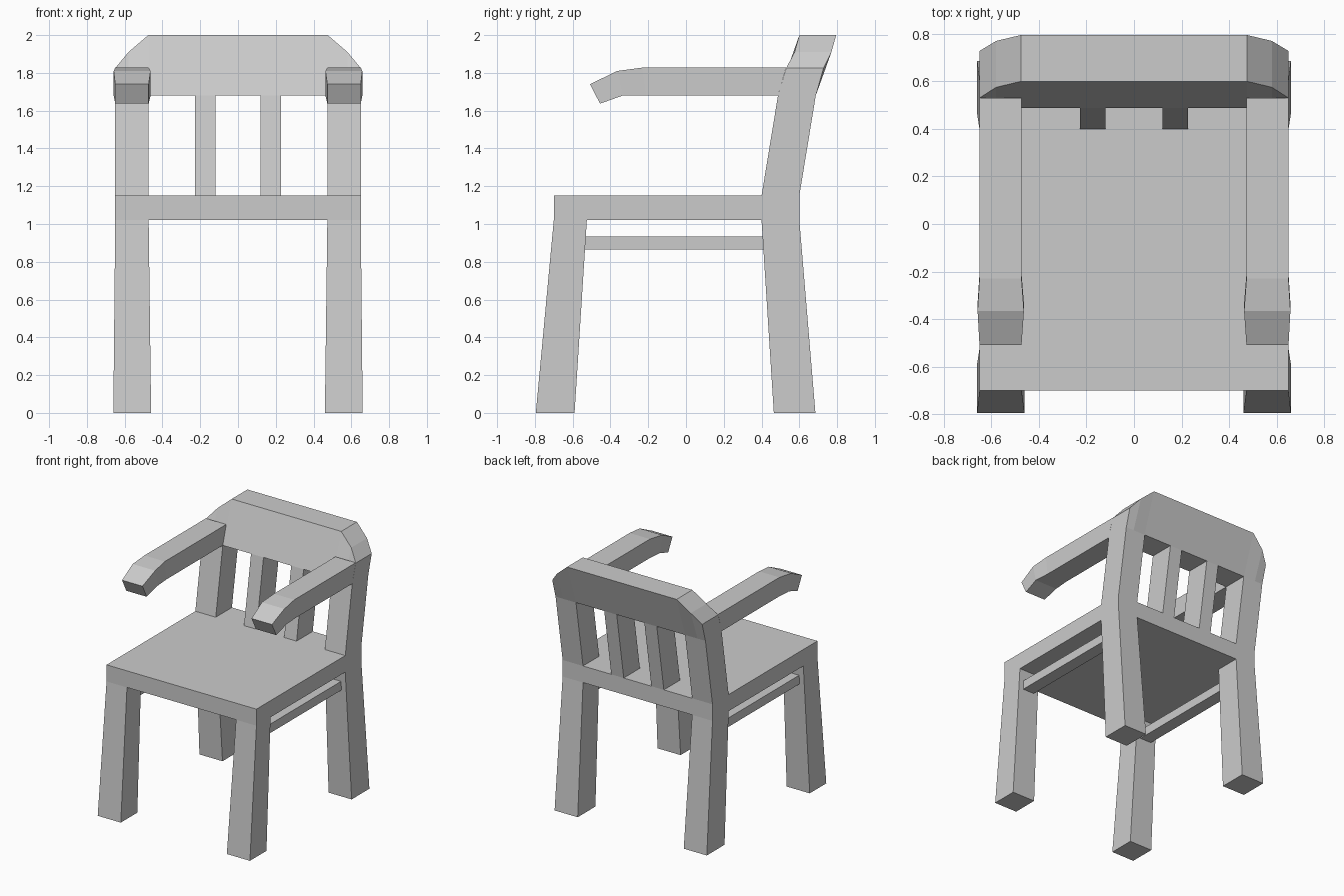
import bpy, bmesh

if "Cube" in bpy.data.objects:
    bpy.data.objects.remove(bpy.data.objects["Cube"])


def loft(name, rings, mirror=False):
    """Skin a row of four-cornered rings, capped at both ends."""
    bm = bmesh.new()
    loops = [[bm.verts.new(p) for p in ring] for ring in rings]
    for a, b in zip(loops, loops[1:]):
        for i in range(4):
            j = (i + 1) % 4
            bm.faces.new((a[i], a[j], b[j], b[i]))
    bm.faces.new(loops[0])
    bm.faces.new(loops[-1])
    bmesh.ops.recalc_face_normals(bm, faces=bm.faces)
    mesh = bpy.data.meshes.new(name)
    bm.to_mesh(mesh)
    bm.free()
    obj = bpy.data.objects.new(name, mesh)
    bpy.context.collection.objects.link(obj)
    if mirror:
        obj.modifiers.new("Mirror", 'MIRROR').use_axis[0] = True
    return obj


def level(x0, x1, y0, y1, z):
    """Horizontal rectangle at height z."""
    return [(x0, y0, z), (x1, y0, z), (x1, y1, z), (x0, y1, z)]


def across(x0, x1, bottom, top):
    """Cross-section spanning x between a bottom and a top (y, z) point."""
    return [(x0, *bottom), (x1, *bottom), (x1, *top), (x0, *top)]


# Seat slab
loft("seat", [level(-0.65, 0.65, -0.70, 0.60, z) for z in (1.02, 1.15)])

# Splayed legs
loft("front_leg", [level(0.46, 0.66, -0.795, -0.59, 0),
                   level(0.473, 0.65, -0.70, -0.525, 1.02)], True)
loft("back_leg", [level(0.46, 0.66, 0.465, 0.685, 0),
                  level(0.473, 0.65, 0.40, 0.60, 1.02)], True)

# Side stretchers between the legs
loft("side_stretcher", [across(0.51, 0.61, (y0, 0.865), (y1, 0.935))
                        for y0, y1 in ((-0.54, -0.54), (0.42, 0.42))], True)

# Leaning back posts and slats
for name, x0, x1 in (("back_post", 0.473, 0.65), ("back_slat", 0.12, 0.228)):
    loft(name, [level(x0, x1, 0.40, 0.60, 1.15),
                level(x0, x1, 0.487, 0.687, 1.68)], True)

# Top rail with sloping shoulders: x, front top y, back top y, top z
shoulder = [(0.475, 0.60, 0.795, 2.0), (0.58, 0.575, 0.77, 1.91),
            (0.65, 0.53, 0.728, 1.825)]
sections = [(-x, f, b, z) for x, f, b, z in reversed(shoulder)] + shoulder
loft("top_rail", [[(x, 0.487, 1.68), (x, f, z), (x, b, z), (x, 0.687, 1.68)]
                  for x, f, b, z in sections])

# Armrests with drooping front ends
loft("armrest", [across(0.473, 0.65, (0.487, 1.68), (0.53, 1.828)),
                 across(0.473, 0.65, (-0.21, 1.68), (-0.23, 1.828)),
                 across(0.463, 0.658, (-0.335, 1.68), (-0.365, 1.81)),
                 across(0.473, 0.65, (-0.455, 1.637), (-0.508, 1.74))], True)
